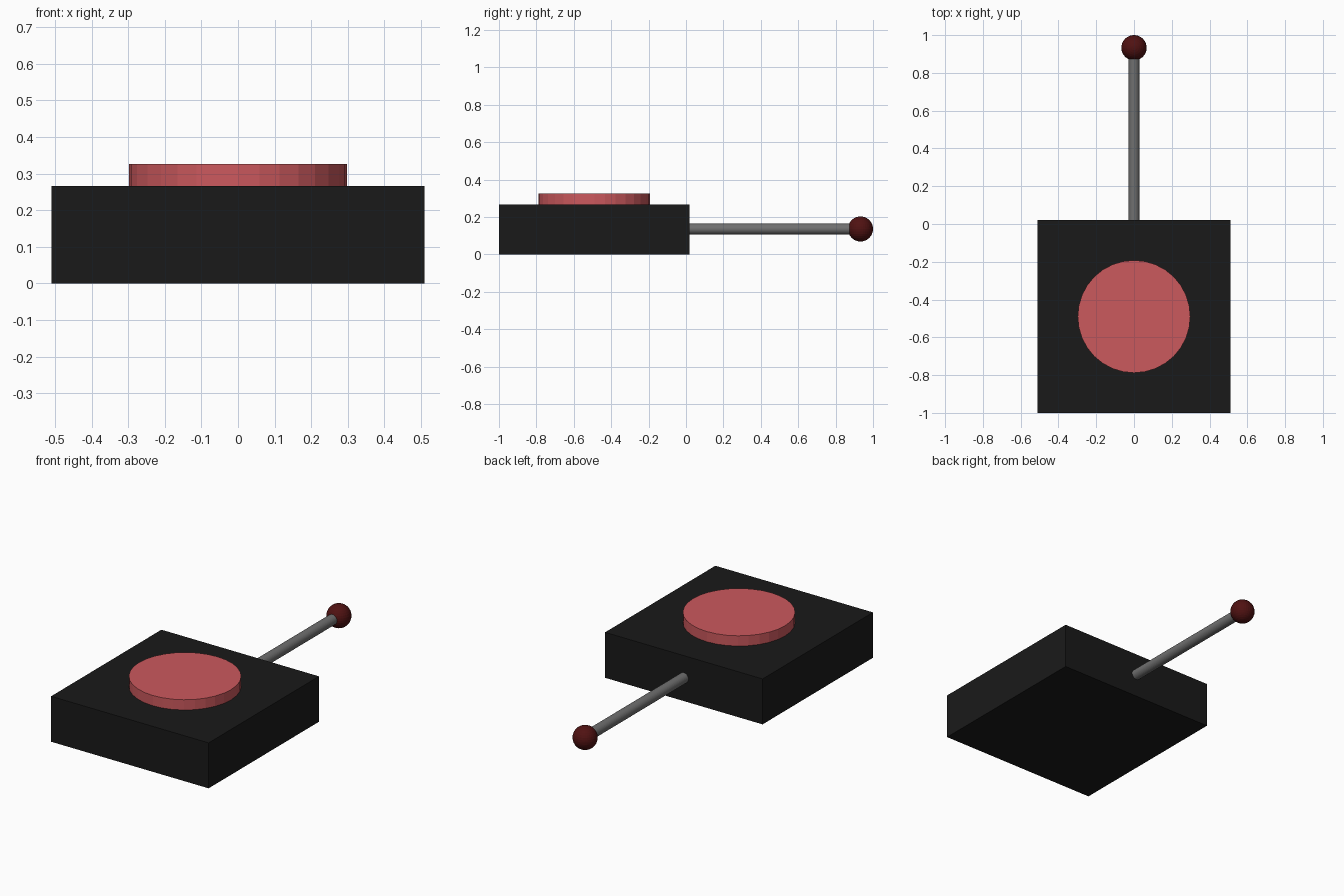
import bpy, math

if "Cube" in bpy.data.objects:
    bpy.data.objects.remove(bpy.data.objects["Cube"])


def finish(name, color):
    ob = bpy.context.object
    ob.name = name
    mat = bpy.data.materials.new(name + "_paint")
    mat.diffuse_color = (*color, 1)
    mat.use_nodes = True
    mat.node_tree.nodes["Principled BSDF"].inputs["Base Color"].default_value = mat.diffuse_color
    ob.data.materials.append(mat)
    return ob


def cylinder(name, radius, depth, location, color, rotation=(0, 0, 0)):
    bpy.ops.mesh.primitive_cylinder_add(vertices=32, radius=radius, depth=depth,
                                        location=location, rotation=rotation)
    return finish(name, color)


BOX_H, LEVER_Z = 0.266, 0.136

# Square housing
bpy.ops.mesh.primitive_cube_add(size=1, location=(0, -0.49, BOX_H / 2))
box = finish("housing", (0.01, 0.01, 0.01))
box.scale = (1.02, 1.02, BOX_H)

# Round push button on top, sunk slightly into the housing
cylinder("button", 0.298, 0.08, (0, -0.49, 0.286), (0.60, 0.10, 0.11))

# Lever rod out of the back, with its ball knob
cylinder("lever_rod", 0.03, 0.92, (0, 0.46, LEVER_Z), (0.16, 0.16, 0.16),
         (math.pi / 2, 0, 0))
bpy.ops.mesh.primitive_uv_sphere_add(segments=32, ring_count=16, radius=0.067,
                                     location=(0, 0.933, LEVER_Z))
finish("lever_knob", (0.08, 0.006, 0.006))
